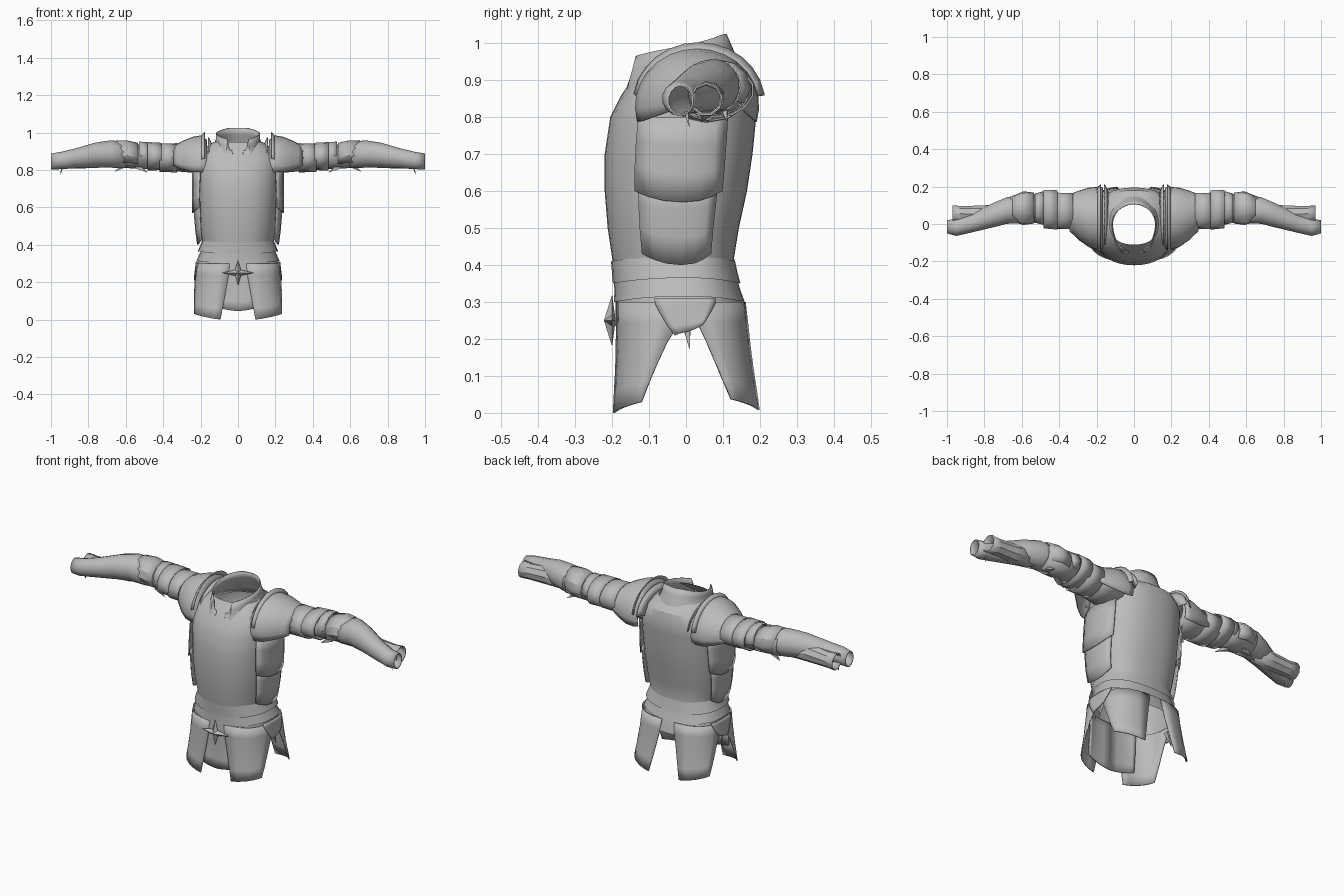
import bpy
import math
from math import sin, cos, pi, radians
from mathutils import Vector

if "Cube" in bpy.data.objects:
    bpy.data.objects.remove(bpy.data.objects["Cube"])

steel = bpy.data.materials.new("grey_steel")
steel.use_nodes = True
steel.diffuse_color = (0.5, 0.5, 0.5, 1)
steel.node_tree.nodes["Principled BSDF"].inputs["Base Color"].default_value = (0.5, 0.5, 0.5, 1)


def make(name, verts, faces, mirror=False, thick=0, angle=32):
    mesh = bpy.data.meshes.new(name)
    mesh.from_pydata(verts, [], faces)
    mesh.materials.append(steel)
    obj = bpy.data.objects.new(name, mesh)
    bpy.context.collection.objects.link(obj)
    bpy.ops.object.select_all(action='DESELECT')
    obj.select_set(True)
    bpy.context.view_layer.objects.active = obj
    bpy.ops.object.mode_set(mode='EDIT')
    bpy.ops.mesh.select_all(action='SELECT')
    bpy.ops.mesh.normals_make_consistent(inside=False)
    bpy.ops.object.mode_set(mode='OBJECT')
    bpy.ops.object.shade_smooth_by_angle(angle=radians(angle))
    if thick:
        mod = obj.modifiers.new("thickness", 'SOLIDIFY')
        mod.thickness = thick
    if mirror:
        obj.modifiers.new("mirror", 'MIRROR').use_clip = False
    return obj


def sheet(name, point, us, vs, closed=False, **kw):
    """Surface point(u, v) over two lists; closed wraps u."""
    n = len(us)
    verts = [point(u, v) for v in vs for u in us]
    cols = n if closed else n - 1
    faces = [(r * n + c, r * n + (c + 1) % n, (r + 1) * n + (c + 1) % n, (r + 1) * n + c)
             for r in range(len(vs) - 1) for c in range(cols)]
    return make(name, verts, faces, **kw)


def span(a, b, n):
    return [a + (b - a) * i / n for i in range(n + 1)]


def around(n):
    return [2 * pi * i / n for i in range(n)]


def power(v, e):
    return math.copysign(abs(v) ** e, v)


def body_point(t, ring, e=0.85):
    """t = 0 is the front centre; ring is height, half width, front, back."""
    z, w, front, back = ring
    c = power(cos(t), e)
    return (w * power(sin(t), e), c * front if c > 0 else -c * back, z)


def blend(rings, z):
    """Interpolate a ring from a top-to-bottom list."""
    for a, b in zip(rings, rings[1:]):
        if a[0] >= z >= b[0]:
            f = (a[0] - z) / (a[0] - b[0])
            return tuple(p + (q - p) * f for p, q in zip(a, b))
    return rings[-1] if z < rings[-1][0] else rings[0]


# Breastplate and backplate
torso = [(0.95, 0.13, -0.11, 0.13), (0.91, 0.19, -0.14, 0.18), (0.86, 0.225, -0.175, 0.195),
         (0.8, 0.225, -0.205, 0.19), (0.7, 0.22, -0.22, 0.18), (0.6, 0.217, -0.22, 0.165),
         (0.5, 0.207, -0.212, 0.143), (0.42, 0.192, -0.2, 0.13), (0.36, 0.185, -0.19, 0.138),
         (0.27, 0.205, -0.185, 0.16)]
sheet("torso_plate", lambda t, r: body_point(t, r), around(40), torso, closed=True)

# Raised side plates below the arms
def side_plate(u, z):
    x, y, _ = body_point(u, blend(torso, z))
    return (x * 1.07 + 0.004, y, z)

for name, hi, lo, a, b in (("upper_side_plate", 0.8, 0.6, 0.95, 2.15),
                           ("lower_side_plate", 0.63, 0.43, 1.0, 2.05)):
    def plate(u, v, hi=hi, lo=lo, a=a, b=b):
        t = a + (b - a) * u
        z = hi + (lo - hi) * v - 0.03 * sin(u * pi) * v
        x, y, z = side_plate(t, z)
        return (x + 0.012 * v, y, z)
    sheet(name, plate, span(0, 1, 6), span(0, 1, 3), mirror=True, thick=0.006)

# Overlapping waist bands, dipping at the front
bands = [(0.425, 0.365, 0.19, 0.215), (0.38, 0.315, 0.192, 0.222), (0.335, 0.25, 0.205, 0.232)]
for i, (hi, lo, w0, w1) in enumerate(bands):
    def band(t, v, hi=hi, lo=lo, w0=w0, w1=w1):
        ring = blend(torso, hi + (lo - hi) * v)
        x, y, z = body_point(t, (0, w0 + (w1 - w0) * v, ring[2] - 0.002 - 0.005 * v,
                                 ring[3] + 0.002 + 0.008 * v))
        return (x, y, hi + (lo - hi) * v - 0.015 * cos(t) ** 2)
    sheet(f"waist_band_{i + 1}", band, around(32), [0, 0.5, 1], closed=True)

# Skirt plates: tapered panels hanging from the waist
skirt = [(0.32, 0.218, -0.188, 0.158), (0.15, 0.235, -0.19, 0.178), (0, 0.255, -0.2, 0.203)]


def panel(name, top, bottom, hi, lo, out=0, mirror=True):
    def point(u, v):
        f = max(0, v - 0.1) / 0.9
        a, b = (top[k] + (bottom[k] - top[k]) * f for k in (0, 1))
        z = hi + (lo - hi) * v
        x, y, z = body_point(a + (b - a) * u, blend(skirt, z), 0.7)
        return (x * (1 + out), y * (1 + out), z + 0.03 * u * v)
    sheet(name, point, span(0, 1, 6), span(0, 1, 5), mirror=mirror, thick=0.006)


panel("front_skirt_plate", (0.1, 1.6), (0.24, 1.06), 0.3, 0.0, 0.01)
panel("back_skirt_plate", (pi - 0.08, 1.6), (pi - 0.24, pi - 1.06), 0.3, 0.008, 0.01)
panel("front_centre_panel", (0, 0.6), (0, 0.5), 0.3, 0.045, -0.03)
panel("side_skirt_tongue", (1.25, 1.95), (1.5, 1.72), 0.31, 0.21, 0.03)

# Four-pointed belt ornament
star = []
for i in range(8):
    a = i * pi / 4
    r = 0.022 if i % 2 else (0.085 if i % 4 == 0 else 0.07)
    star.append((r * cos(a), -0.2, 0.25 + r * sin(a)))
star += [(0, -0.222, 0.25), (0, -0.19, 0.25)]
make("belt_star", star, [(i, (i + 1) % 8, k) for k in (8, 9) for i in range(8)], angle=10)

# Gorget: collar with stepped front opening and a pointed bib
def gorget(t, v):
    c = cos(t)
    d = abs(t)
    if d < 0.2:
        rim = 0.84
    elif d < 0.5:
        rim = 0.9 + 0.02 * d
    else:
        rim = 0.965 + 0.06 * min(1, (d - 0.5) / 2.2)
    f = max(0, c)
    low = 0.885 - 0.115 * f ** 2
    wide = 0.165 - 0.047 * min(1, v * 1.6)
    front = 0.207 - 0.05 * v
    back = 0.17 - 0.06 * v
    y = -c * (front if c > 0 else back)
    return (wide * sin(t), y, low + (rim - low) * v)

sheet("gorget", gorget, [-pi + 2 * pi * i / 48 for i in range(48)], span(0, 1, 4),
      closed=True, thick=0.006)


# Arm parts: rings of x, centre y, centre z, radius y, radius z
def sleeve(name, rings, n=12, arc=None, thick=0.005):
    us = span(-arc, arc, n) if arc else around(n)
    def point(t, r):
        x, cy, cz, ry, rz = r
        return (x, cy + ry * sin(t), cz + rz * cos(t))
    return sheet(name, point, us, rings, closed=not arc, mirror=True, thick=thick)


sleeve("shoulder_sleeve", [(0.18, 0.05, 0.865, 0.11, 0.085), (0.36, 0.065, 0.865, 0.09, 0.07)])
sleeve("upper_arm_band", [(0.325, 0.07, 0.865, 0.098, 0.078), (0.42, 0.07, 0.865, 0.1, 0.076)], 14)
sleeve("upper_arm_cuff", [(0.41, 0.075, 0.872, 0.108, 0.073), (0.485, 0.08, 0.873, 0.105, 0.076)], 14)
sleeve("elbow_sleeve", [(0.47, 0.08, 0.87, 0.085, 0.065), (0.55, 0.085, 0.873, 0.075, 0.065),
                        (0.66, 0.08, 0.88, 0.07, 0.068)])
sleeve("forearm_guard", [(0.6, 0.075, 0.88, 0.072, 0.07), (0.68, 0.072, 0.885, 0.073, 0.073),
                         (0.76, 0.045, 0.88, 0.066, 0.067), (0.87, 0.005, 0.862, 0.052, 0.053),
                         (0.95, -0.018, 0.85, 0.047, 0.046), (1.0, -0.015, 0.845, 0.036, 0.043)], 14)
sleeve("wrist_sleeve", [(0.7, 0.06, 0.865, 0.05, 0.055), (0.82, 0.052, 0.853, 0.047, 0.047),
                        (0.92, 0.055, 0.848, 0.042, 0.042), (0.97, 0.055, 0.848, 0.045, 0.046)], 9)

# Elbow cop with overlapping shells
sleeve("elbow_shell_inner", [(0.485, 0.085, 0.88, 0.09, 0.068), (0.53, 0.085, 0.882, 0.078, 0.07)], 8, 2.2)
sleeve("elbow_shell_outer", [(0.535, 0.085, 0.875, 0.083, 0.07), (0.59, 0.085, 0.882, 0.09, 0.075),
                             (0.65, 0.08, 0.885, 0.07, 0.074)], 8, 2.2)

# Pointed straps under the arms
def spike(name, base, tip, r):
    b, t = Vector(base), Vector(tip)
    side = (t - b).orthogonal().normalized() * r
    up = (t - b).cross(side).normalized() * r
    make(name, [b + side, b + up, b - side, b - up, t],
         [(0, 1, 4), (1, 2, 4), (2, 3, 4), (3, 0, 4), (0, 3, 2, 1)], mirror=True)

spike("wrist_point", (0.94, 0.0, 0.815), (0.95, 0.01, 0.77), 0.008)
spike("elbow_point", (0.6, 0.1, 0.83), (0.66, 0.11, 0.79), 0.02)
spike("strap_point", (0.54, 0.06, 0.82), (0.48, 0.04, 0.785), 0.02)
spike("hip_point", (0.21, 0.0, 0.25), (0.23, 0.01, 0.17), 0.018)

# Shoulder domes with raised inner flange
sleeve("shoulder_dome", [(0.165, 0.03, 0.83, 0.165, 0.13), (0.195, 0.03, 0.83, 0.168, 0.155),
                         (0.24, 0.035, 0.83, 0.16, 0.148), (0.29, 0.045, 0.835, 0.135, 0.123),
                         (0.325, 0.055, 0.84, 0.112, 0.1), (0.345, 0.06, 0.845, 0.1, 0.085)], 16, 1.85)
sleeve("shoulder_flange", [(0.2, 0.03, 0.83, 0.166, 0.148), (0.18, 0.035, 0.835, 0.18, 0.168)], 12, 1.4)
sleeve("neck_flange", [(0.135, 0.04, 0.85, 0.13, 0.08), (0.155, 0.045, 0.85, 0.168, 0.125)], 12, 1.5)
